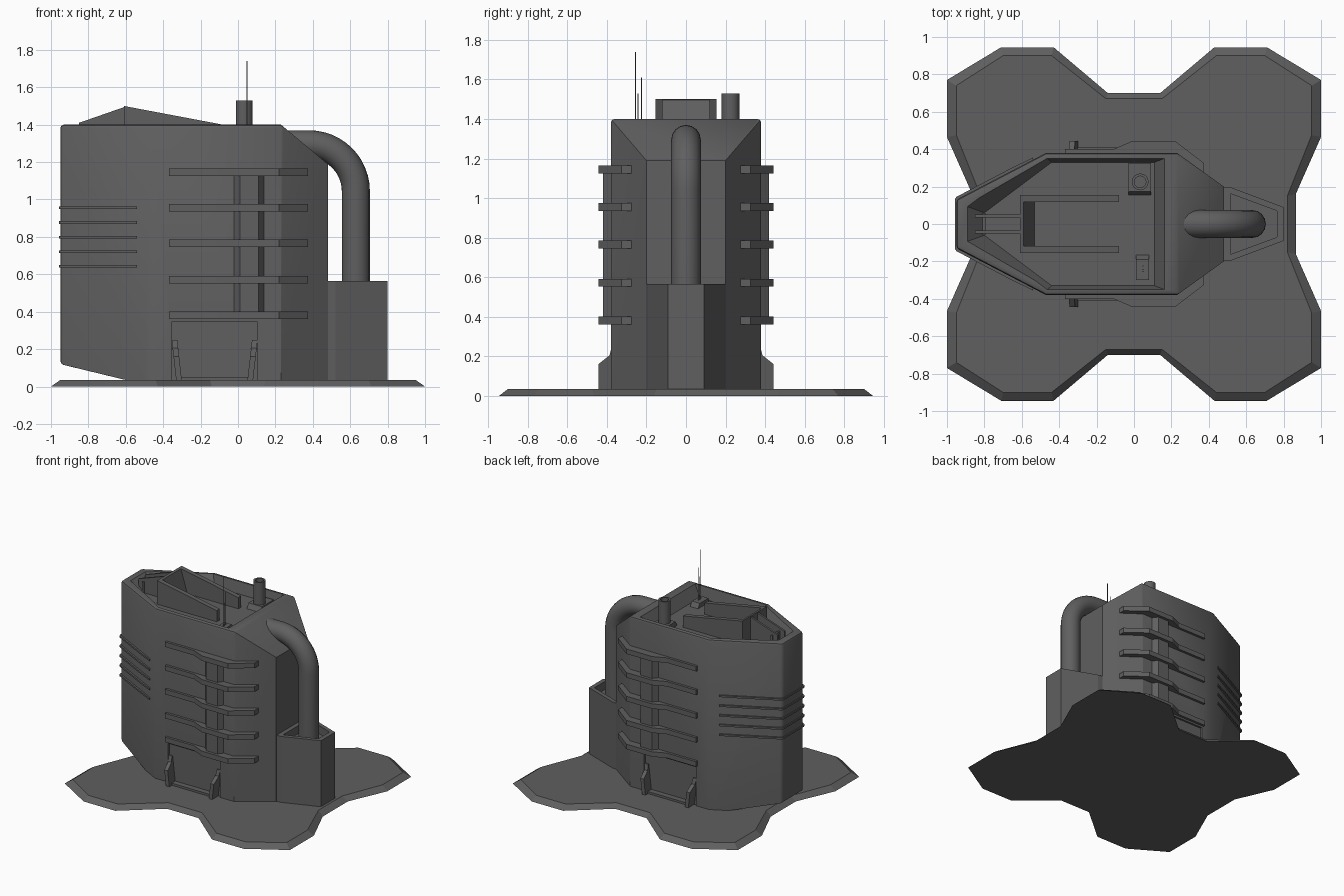
import bpy, bmesh
from math import sin, cos, pi
from mathutils import Vector

if "Cube" in bpy.data.objects:
    bpy.data.objects.remove(bpy.data.objects["Cube"])

grey = bpy.data.materials.new("dark_grey")
grey.diffuse_color = (.115, .115, .115, 1)
grey.use_nodes = True
grey.node_tree.nodes["Principled BSDF"].inputs["Base Color"].default_value = grey.diffuse_color


def loft(name, a, b, mirror=False):
    """Closed solid between two matching rings of 3D points."""
    bm = bmesh.new()
    va, vb = [bm.verts.new(p) for p in a], [bm.verts.new(p) for p in b]
    n = len(va)
    bm.faces.new(va)
    bm.faces.new(vb[::-1])
    for i in range(n):
        j = (i + 1) % n
        bm.faces.new((va[j], va[i], vb[i], vb[j]))
    bmesh.ops.recalc_face_normals(bm, faces=bm.faces)
    me = bpy.data.meshes.new(name)
    bm.to_mesh(me)
    bm.free()
    me.materials.append(grey)
    ob = bpy.data.objects.new(name, me)
    bpy.context.collection.objects.link(ob)
    if mirror:
        m = ob.modifiers.new("mirror", 'MIRROR')
        m.use_axis = (False, True, False)
    return ob


def plate(name, pts, z0, z1, top=None, mirror=False):
    return loft(name, [(x, y, z0) for x, y in pts],
                [(x, y, z1) for x, y in (top or pts)], mirror)


def box(name, x0, x1, y0, y1, z0, z1, mirror=False):
    return plate(name, [(x0, y0), (x1, y0), (x1, y1), (x0, y1)], z0, z1, None, mirror)


def side(name, xz, y0, y1, mirror=False):
    return loft(name, [(x, y0, z) for x, z in xz], [(x, y1, z) for x, z in xz], mirror)


def sym(pts):
    """Complete a +y outline with its -y reflection."""
    return pts + [(x, -y) for x, y in reversed(pts)]


def cut(ob, cutter):
    m = ob.modifiers.new("cut", 'BOOLEAN')
    m.operation, m.solver, m.object = 'DIFFERENCE', 'EXACT', cutter
    bpy.context.view_layer.objects.active = ob
    bpy.ops.object.modifier_apply(modifier=m.name)
    bpy.data.objects.remove(cutter)


def smooth(ob):
    bpy.ops.object.select_all(action='DESELECT')
    ob.select_set(True)
    bpy.context.view_layer.objects.active = ob
    bpy.ops.object.shade_smooth_by_angle()


def circle(cx, cy, r, n=16):
    return [(cx + r * cos(2 * pi * i / n), cy + r * sin(2 * pi * i / n)) for i in range(n)]


# four-lobed ground slab with sloping rim
def four(q):
    return sym([(-x, y) for x, y in reversed(q)] + q)

plate("ground_slab",
      four([(.14, .70), (.43, .945), (.71, .945), (1, .77), (1, .465), (.865, .16)]), 0, .035,
      four([(.15, .67), (.44, .90), (.70, .90), (.95, .74), (.95, .475), (.82, .15)]))

# main tower, with sloped rear shoulder and undercut nose
body = plate("tower_body", sym([(-.95, .13), (-.47, .38), (.23, .38), (.48, .20)]), .01, 1.4)
bm = bmesh.new()
bm.from_mesh(body.data)
for co, no in (((.23, 0, 1.4), (.21, 0, .25)), ((-.95, 0, .12), (-.085, 0, -.35))):
    bmesh.ops.bisect_plane(bm, geom=bm.verts[:] + bm.edges[:] + bm.faces[:], dist=1e-5,
                           plane_co=co, plane_no=Vector(no).normalized(), clear_outer=True)
    bmesh.ops.holes_fill(bm, edges=bm.edges[:], sides=0)
bmesh.ops.remove_doubles(bm, verts=bm.verts[:], dist=1e-4)
rim = [e for e in bm.edges if all(v.co.z > 1.39 and v.co.x < .22 for v in e.verts)
       or all(v.co.z > 1.39 for v in e.verts) and abs(e.verts[0].co.y - e.verts[1].co.y) < .01
       or all(v.co.x < -.94 for v in e.verts)]
bmesh.ops.bevel(bm, geom=rim, offset=.018, segments=2, profile=.5, affect='EDGES')
bmesh.ops.recalc_face_normals(bm, faces=bm.faces)
bm.to_mesh(body.data)
bm.free()

# sunken roof and shallow doorways
cut(body, plate("roof_cutter", sym([(-.80, .06), (-.44, .33), (.11, .33)]), 1.31, 1.42,
                sym([(-.91, .10), (-.47, .355), (.175, .355)])))
for s in (-1, 1):
    cut(body, box("door_cutter", -.355, .105, *sorted((s * .365, s * .5)), .03, .345))
smooth(body)

# wrap-around side ribs and their vertical column
rib = [(-.37, .37), (-.37, .40), (-.11, .40), (-.01, .443), (.22, .443),
       (.375, .325), (.375, .25), (.22, .36)]
for i, z in enumerate((1.145, .955, .765, .572, .38)):
    plate(f"side_rib_{i + 1}", rib, z - .02, z + .02, None, True)
plate("rib_column", [(-.03, .37), (.01, .42), (.11, .42), (.145, .37)], .38, 1.145, None, True)

# thin rails round the nose
outer = [(-.54, .355), (-.65, .302), (-.95, .145), (-.958, .132)]
inner = [(-.54, .33), (-.65, .27), (-.935, .125), (-.945, .12)]
ring = outer + [(x, -y) for x, y in outer[::-1]] + [(x, -y) for x, y in inner] + inner[::-1]
for i in range(5):
    z = .643 + i * .078
    plate(f"nose_rail_{i + 1}", ring, z - .007, z + .007)

# door buttresses and sills
prof = [(.36, .25), (.375, .25), (.387, .205), (.443, .16), (.443, .03), (.36, .03)]
for n, x0, x1, d in (("left", -.355, -.325, .025), ("right", .075, .105, -.025)):
    a = [(x0 + d * (.25 - z) / .22, y, z) for y, z in prof]
    b = [(x1 + d * (.25 - z) / .22, y, z) for y, z in prof]
    loft(f"door_buttress_{n}", a, b, True)
box("door_sill", -.31, .06, .36, .41, .03, .052, True)

# rear pipe housing with sunken top
housing = plate("pipe_housing", sym([(.47, .20), (.52, .195), (.80, .09)]), .02, .565)
cut(housing, plate("housing_cutter", sym([(.515, .162), (.765, .07)]), .50, .60))

# bent exhaust pipe
cu = bpy.data.curves.new("bent_pipe", 'CURVE')
cu.dimensions, cu.bevel_depth, cu.bevel_resolution, cu.use_fill_caps = '3D', .075, 6, True
cu.materials.append(grey)
path = [(.25, 1.295)] + [(.38 + .25 * sin(t * pi / 24), 1.045 + .25 * cos(t * pi / 24))
                         for t in range(13)] + [(.63, .48)]
sp = cu.splines.new('POLY')
sp.points.add(len(path) - 1)
for p, (x, z) in zip(sp.points, path):
    p.co = (x, 0, z, 1)
sp.use_smooth = True
bpy.context.collection.objects.link(bpy.data.objects.new("bent_pipe", cu))

# roof scoop: sloping cheeks, high back wall, front fins
side("scoop_cheek", [(-.61, 1.30), (-.08, 1.30), (-.08, 1.40), (-.61, 1.50)], .118, .155, True)
side("scoop_back", [(-.61, 1.30), (-.53, 1.30), (-.59, 1.496), (-.61, 1.50)], -.12, .12)
side("scoop_fin", [(-.85, 1.30), (-.60, 1.30), (-.60, 1.497), (-.85, 1.41)], .035, .05, True)
box("fin_crossbar", -.81, -.795, -.06, .06, 1.30, 1.40)

# chimney on a wedge foot
plate("chimney_foot", [(-.03, .15), (.09, .15), (.09, .325), (-.03, .325)], 1.30, 1.35,
      [(-.03, .175), (.09, .175), (.09, .325), (-.03, .325)])
chimney = plate("chimney", circle(.033, .225, .045), 1.32, 1.53)
cut(chimney, plate("bore_cutter", circle(.033, .225, .031), 1.45, 1.6))
smooth(chimney)

# aerials
plate("aerial_foot", [(.01, -.30), (.08, -.30), (.08, -.16), (.01, -.16)], 1.30, 1.345,
      [(.01, -.30), (.08, -.30), (.08, -.19), (.01, -.19)])
for i, (y, z) in enumerate(((-.255, 1.74), (-.225, 1.61), (-.243, 1.53))):
    plate(f"aerial_{i + 1}", circle(.048, y, .003, 6), 1.32, z)
